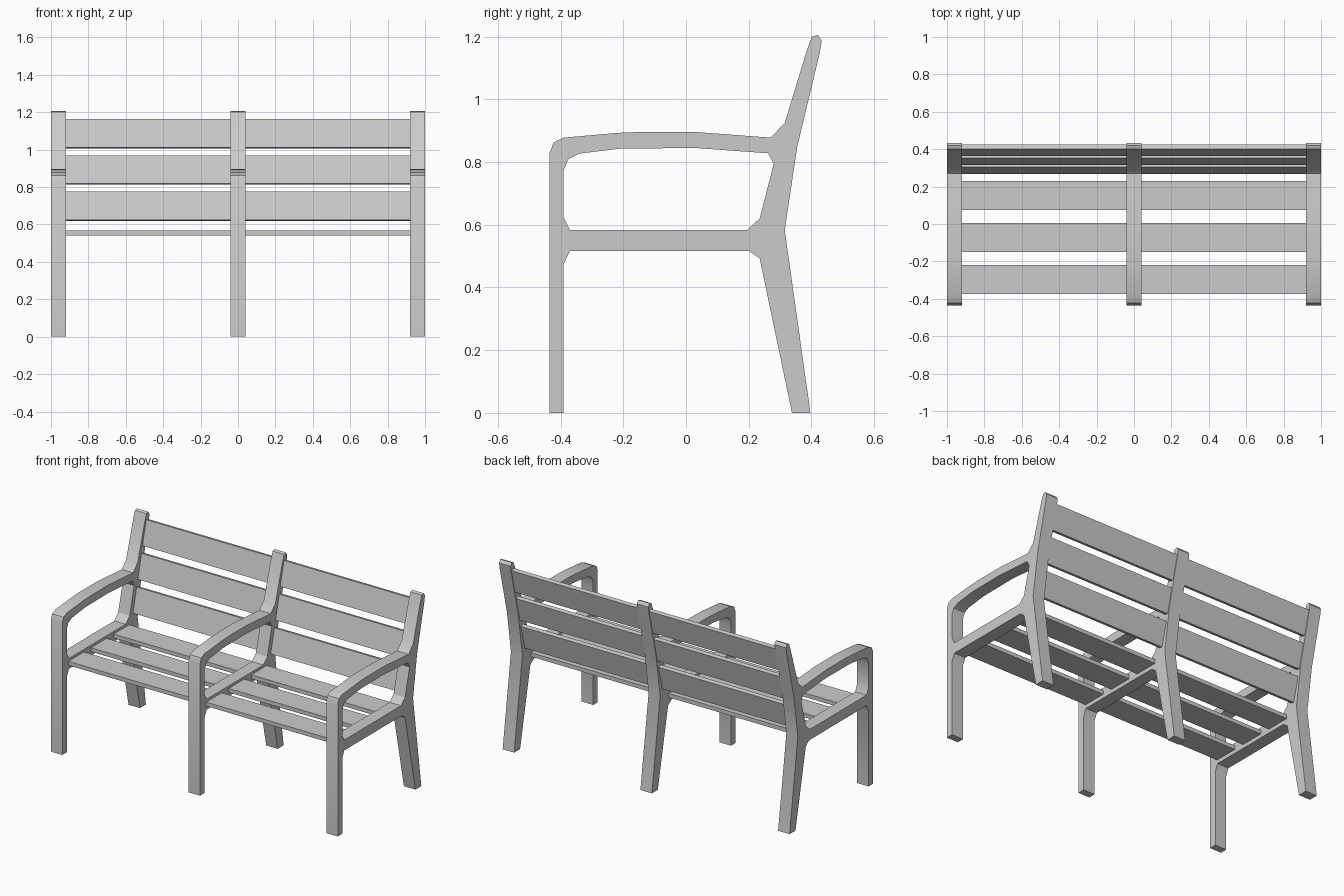
import bpy
from math import radians

if "Cube" in bpy.data.objects:
    bpy.data.objects.remove(bpy.data.objects["Cube"])

# Side frame outline (y, z): front leg, armrest, back post, rear leg, seat rail
OUTER = [(-.435, 0), (-.435, .83), (-.422, .863), (-.39, .878), (-.22, .893),
         (-.15, .896), (.03, .896), (.27, .878), (.315, .925), (.385, 1.155),
         (.402, 1.2), (.42, 1.206), (.433, 1.188), (.427, 1.15), (.355, .85),
         (.315, .583), (.397, 0), (.338, 0), (.235, .493), (.2, .517),
         (-.37, .517), (-.39, .475), (-.39, 0)]
# Opening under the armrest
HOLE = [(-.39, .623), (-.39, .775), (-.375, .81), (-.34, .827), (-.21, .843),
        (.03, .845), (.262, .828), (.28, .795), (.235, .62), (.195, .583),
        (-.37, .583)]


def smooth(obj):
    bpy.ops.object.select_all(action='DESELECT')
    obj.select_set(True)
    bpy.context.view_layer.objects.active = obj
    if obj.type == 'CURVE':
        bpy.ops.object.convert(target='MESH')
        obj = bpy.context.object
    bpy.ops.object.shade_smooth_by_angle(angle=radians(30))
    return obj


def frame(name, x):
    cu = bpy.data.curves.new(name, 'CURVE')
    cu.dimensions = '2D'
    cu.fill_mode = 'BOTH'
    cu.extrude = 0.04
    for pts in (OUTER, HOLE):
        sp = cu.splines.new('POLY')
        sp.points.add(len(pts) - 1)
        for p, (y, z) in zip(sp.points, pts):
            p.co = (y, z, 0, 1)
        sp.use_cyclic_u = True
    obj = bpy.data.objects.new(name, cu)
    bpy.context.collection.objects.link(obj)
    obj.rotation_euler = (radians(90), 0, radians(90))
    obj.location.x = x
    smooth(obj)


def slat(name, x, y, z, tilt):
    bpy.ops.mesh.primitive_cube_add(size=1, location=(x, y, z))
    obj = bpy.context.object
    obj.name = name
    obj.scale = (0.88, 0.155, 0.025)
    obj.rotation_euler.x = tilt


# Three cast frames
for side, x in (("left", -.96), ("middle", 0), ("right", .96)):
    frame(side + "_frame", x)

# Seat and backrest slats in both bays
for side, x in (("left", -.48), ("right", .48)):
    for i, y in enumerate((-.297, -.072, .153)):
        slat(f"{side}_seat_slat_{i + 1}", x, y, .554, 0)
    for i, (y, z) in enumerate(((.299, .697), (.347, .891), (.394, 1.085))):
        slat(f"{side}_back_slat_{i + 1}", x, y, z, radians(76.2))
